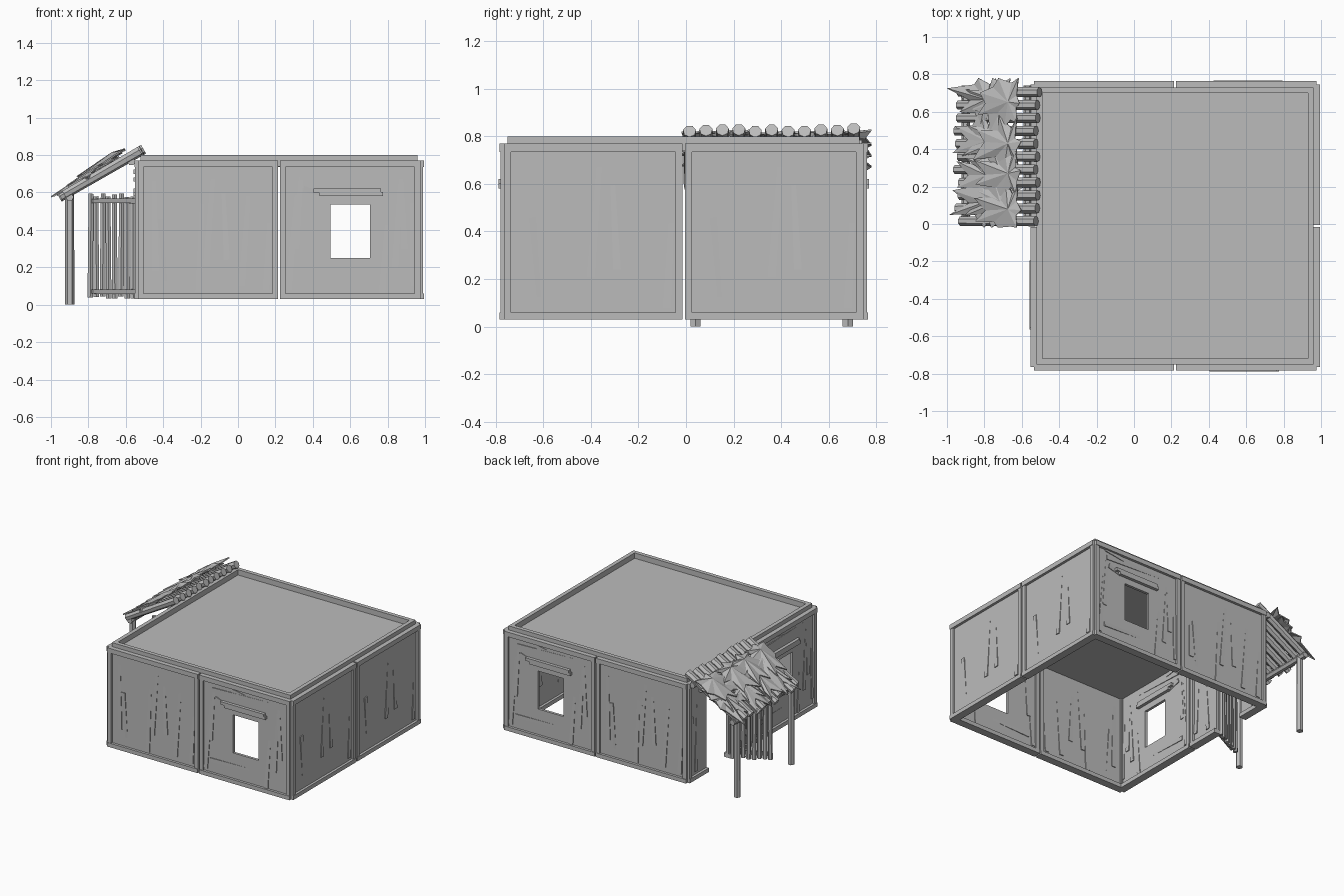
import bpy, bmesh, math, random
from mathutils import Matrix, Vector

cube = bpy.data.objects.get("Cube")
if cube:
    bpy.data.objects.remove(cube, do_unlink=True)
random.seed(4)

grey = bpy.data.materials.new("weathered grey")
grey.use_nodes = True
grey.diffuse_color = (0.5, 0.5, 0.5, 1)
grey.node_tree.nodes["Principled BSDF"].inputs["Base Color"].default_value = (0.5, 0.5, 0.5, 1)


def box(bm, x0, x1, y0, y1, z0, z1):
    size = Matrix.Diagonal((x1 - x0, y1 - y0, z1 - z0, 1))
    mid = Matrix.Translation(((x0 + x1) / 2, (y0 + y1) / 2, (z0 + z1) / 2))
    bmesh.ops.create_cube(bm, size=1, matrix=mid @ size)


def pole(bm, a, b, r1, r2, sides=4):
    """Tapered pole from a to b."""
    a, b = Vector(a), Vector(b)
    d = b - a
    turn = d.to_track_quat('Z', 'Y').to_matrix().to_4x4()
    spin = Matrix.Rotation(math.pi / sides, 4, 'Z')
    bmesh.ops.create_cone(bm, cap_ends=True, segments=sides, radius1=r1, radius2=r2,
                          depth=d.length, matrix=Matrix.Translation((a + b) / 2) @ turn @ spin)


def finish(bm, name, matrix=Matrix()):
    bm.transform(matrix)
    bmesh.ops.recalc_face_normals(bm, faces=bm.faces)
    mesh = bpy.data.meshes.new(name)
    bm.to_mesh(mesh)
    bm.free()
    mesh.materials.append(grey)
    ob = bpy.data.objects.new(name, mesh)
    bpy.context.collection.objects.link(ob)
    return ob


# Wall modules: x runs along the wall, -y points outward
HALF, LOW, HIGH = 0.375, 0.03, 0.77
OUT, SKIN, BACK, IN = -0.77, -0.755, -0.735, -0.72
MID = (SKIN + BACK) / 2

# Raised planks as (x, z) to (x, z)
SIDE = [(-.255, .46, -.225, .08), (-.01, .21, .03, .73), (.10, .24, .08, .64), (.31, .08, .33, .48)]
FRONT = SIDE + [(-.28, .18, -.29, .72), (-.05, .07, -.03, .6), (.18, .1, .22, .64)]
WINDOW = [(-.33, .08, -.28, .65), (-.29, .3, -.26, .73), (.17, .06, .2, .47), (.24, .2, .27, .7),
          (.29, .3, .27, .72), (.34, .1, .33, .6), (-.27, .68, .3, .7), (-.29, .15, .07, .16),
          (-.28, .74, .1, .68), (-.25, .62, -.12, .58)]
DOOR = [(-.28, .08, -.25, .7), (-.33, .5, -.31, .1), (.2, .1, .24, .66),
        (.33, .12, .3, .6), (-.2, .68, .25, .7)]


def wall_module(name, matrix, planks, hole=None):
    # panel, with an opening if there is one
    bm = bmesh.new()
    if hole:
        u0, u1, z0, z1 = hole
        box(bm, -HALF, u0, SKIN, BACK, LOW, HIGH)
        box(bm, u1, HALF, SKIN, BACK, LOW, HIGH)
        box(bm, u0, u1, SKIN, BACK, z1, HIGH)
        if z0 > LOW:
            box(bm, u0, u1, SKIN, BACK, LOW, z0)
    else:
        box(bm, -HALF, HALF, SKIN, BACK, LOW, HIGH)
    finish(bm, name + "_panel", matrix)

    # border beams and posts
    bm = bmesh.new()
    for s in (-1, 1):
        a, b = sorted((s * HALF, s * (HALF - .03)))
        box(bm, a, b, OUT, IN, LOW + .01, HIGH - .01)
    box(bm, -HALF, HALF, OUT - .004, IN + .004, HIGH - .035, HIGH)
    if hole and hole[2] <= LOW:
        box(bm, -HALF, hole[0], OUT - .004, IN + .004, LOW, LOW + .03)
        box(bm, hole[1], HALF, OUT - .004, IN + .004, LOW, LOW + .03)
    else:
        box(bm, -HALF, HALF, OUT - .004, IN + .004, LOW, LOW + .03)
    finish(bm, name + "_border", matrix)

    # slanted planks that taper into the panel
    bm = bmesh.new()
    for x0, z0, x1, z1 in planks:
        pole(bm, (x0, MID, z0), (x1, MID, z1), .023, .013)
    finish(bm, name + "_planks", matrix)

    # trim round the opening
    if hole:
        bm = bmesh.new()
        for u in (u0 - .01, u1 + .01):
            box(bm, u - .012, u + .012, OUT, IN, z0, z1)
        box(bm, u0 - .06, u1 + .07, OUT - .008, IN + .008, z1, z1 + .022)
        if z0 > LOW:
            box(bm, u0 - .09, u1 + .06, OUT - .008, IN + .008, z0 - .022, z0)
        finish(bm, name + "_trim", matrix)
    # window bars
    if hole and z0 > LOW:
        bm = bmesh.new()
        for i in range(5):
            u = u0 + (u1 - u0) * (i + .5) / 5
            pole(bm, (u, MID, z0 - .01), (u + .005, MID, z1 + .01), .014, .012, 6)
        finish(bm, name + "_bars", matrix)


PANE = (-.105, .105, .25, .535)
GATEWAY = (-.15, .11, LOW, .6)
CENTRE = Matrix.Translation((.22, -.01, 0))
sides = [("front", 0, (FRONT, None), (WINDOW, PANE)),
         ("left", 90, (SIDE, None), (SIDE, None)),
         ("back", 180, (WINDOW, PANE), (FRONT, None)),
         ("right", -90, (DOOR, GATEWAY), (WINDOW, PANE))]
for name, angle, first, second in sides:
    turn = CENTRE @ Matrix.Rotation(math.radians(angle), 4, 'Z')
    for tag, shift, (planks, hole) in (("a", -.38, first), ("b", .38, second)):
        wall_module(f"{name}_wall_{tag}", turn @ Matrix.Translation((shift, 0, 0)), planks, hole)

# Flat roof with a raised rim
X0, X1, Y0, Y1, RIM = -.52, .96, -.75, .73, .03
bm = bmesh.new()
box(bm, X0 + .01, X1 - .01, Y0 + .01, Y1 - .01, .735, .76)
finish(bm, "roof_slab")
bm = bmesh.new()
box(bm, X0, X1, Y0, Y0 + RIM, .74, .8)
box(bm, X0, X1, Y1 - RIM, Y1, .74, .8)
box(bm, X0, X0 + RIM, Y0 + RIM, Y1 - RIM, .74, .8)
box(bm, X1 - RIM, X1, Y0 + RIM, Y1 - RIM, .74, .8)
finish(bm, "roof_rim")

# Open gate, hinged at the doorway
bm = bmesh.new()
hinge, tip = Vector((-.56, .25, 0)), Vector((-.79, .13, 0))
for i in range(8):
    p = hinge.lerp(tip, i / 7)
    lo, hi = random.uniform(.03, .045), random.uniform(.575, .6)
    pole(bm, (p.x, p.y, lo), (p.x + random.uniform(-.006, .006), p.y, hi), .017, .015, 6)
for z in (.07, .555):
    off = Vector((.01, -.02, z))
    pole(bm, hinge + off, tip + off, .018, .016)
finish(bm, "gate")

# Porch posts and cross beams
bm = bmesh.new()
for y in (.04, .68):
    pole(bm, (-.9, y, 0), (-.9, y, .59), .025, .024, 6)
finish(bm, "porch_posts")
bm = bmesh.new()
pole(bm, (-.9, 0, .575), (-.9, .74, .575), .022, .022, 6)
pole(bm, (-.57, 0, .765), (-.57, .74, .765), .022, .022, 6)
finish(bm, "porch_beams")

# Sloping porch logs: local x runs down the slope, z is its normal
SLOPE = Matrix.Translation((-.51, 0, .83)) @ Matrix.Rotation(math.radians(30), 4, 'Y')
SLOPE = SLOPE @ Matrix.Diagonal((-1, 1, 1, 1))
SLOPE = Matrix.Translation((-.51, 0, .83)) @ Matrix.Rotation(math.radians(-30), 4, 'Y') \
    @ Matrix.Diagonal((-1, 1, 1, 1))
bm = bmesh.new()
for i in range(11):
    y = .015 + i * .069
    pole(bm, (random.uniform(-.01, .02), y, 0), (.5 + random.uniform(-.02, .02), y, 0), .028, .025, 7)
finish(bm, "porch_logs", SLOPE)

# Ragged thatch: overlapping spiky fans with a raised hub
bm = bmesh.new()
for row, (s, lift) in enumerate(((.3, .03), (.21, .04), (.15, .055))):
    for col in range(4):
        y = .1 + col * .18 + random.uniform(-.03, .03)
        hub = bm.verts.new((s, y, lift + .015))
        ring = []
        for k in range(14):
            a = 2 * math.pi * k / 14 + random.uniform(-.1, .1)
            r = random.uniform(.17, .24) if k % 2 else random.uniform(.1, .14)
            stretch = 1.15 if math.cos(a) > 0 else .35
            x = min(max(s + r * stretch * math.cos(a), .08), .56)
            w = min(max(y + r * .75 * math.sin(a), -.02), .78)
            ring.append(bm.verts.new((x, w, lift - random.uniform(0, .012))))
        for k in range(14):
            bm.faces.new((hub, ring[k], ring[(k + 1) % 14]))
thatch = finish(bm, "porch_thatch", SLOPE)
thick = thatch.modifiers.new("thickness", 'SOLIDIFY')
thick.thickness = .008
